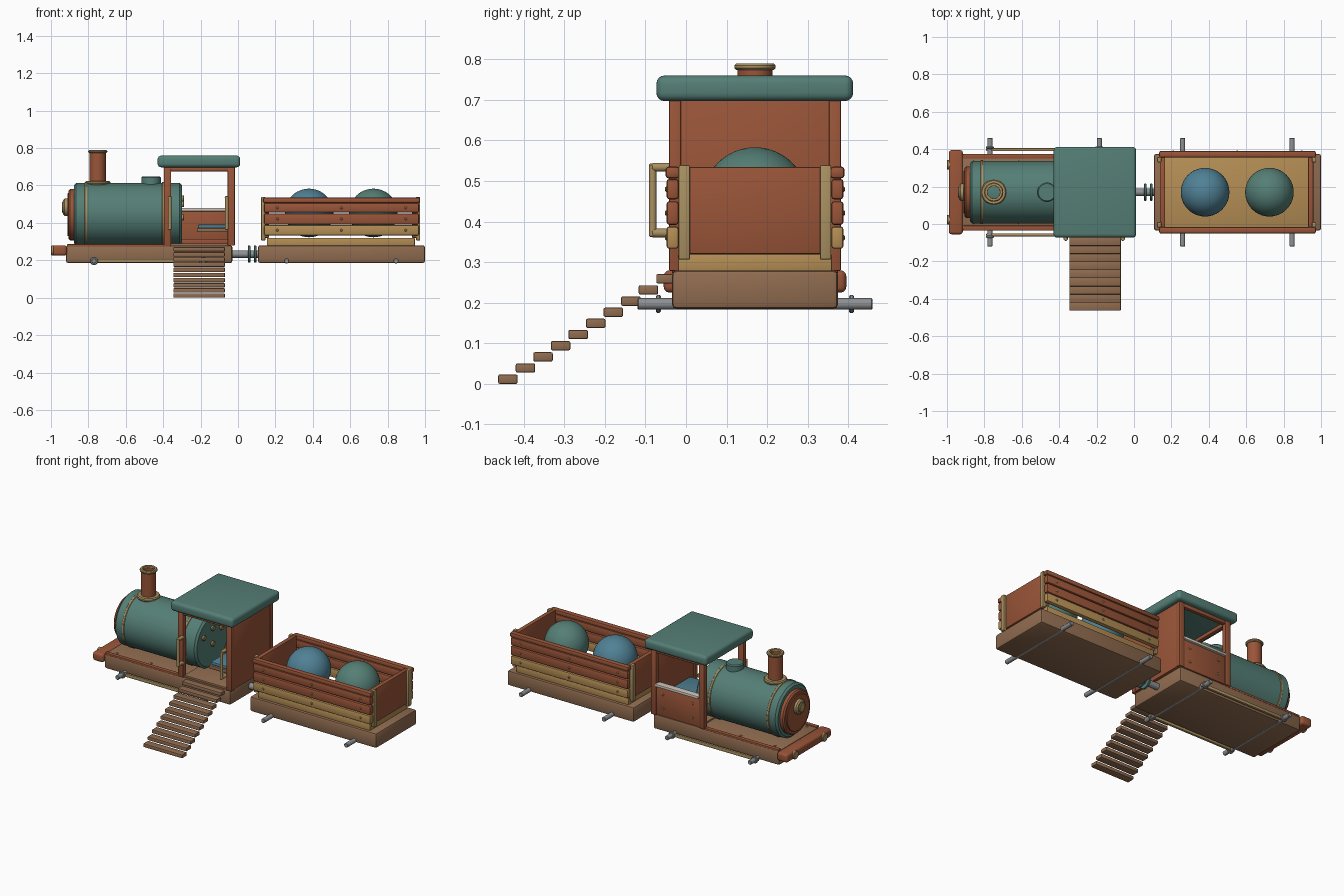
import bpy, bmesh, math
from mathutils import Vector

cube = bpy.data.objects.get("Cube")
if cube:
    bpy.data.objects.remove(cube, do_unlink=True)


def material(name, r, g, b):
    m = bpy.data.materials.new(name)
    m.use_nodes = True
    m.diffuse_color = (r, g, b, 1)
    m.node_tree.nodes["Principled BSDF"].inputs["Base Color"].default_value = (r, g, b, 1)
    return m


teal = material("teal paint", 0.09, 0.21, 0.18)
rust = material("rust red paint", 0.32, 0.09, 0.04)
tan = material("ochre wood", 0.46, 0.27, 0.09)
khaki = material("khaki trim", 0.40, 0.28, 0.12)
wood = material("brown wood", 0.28, 0.15, 0.08)
grey = material("grey metal", 0.27, 0.28, 0.29)
blue = material("blue paint", 0.08, 0.22, 0.30)
pale = material("pale sill", 0.62, 0.57, 0.50)

YC = 0.17  # centre line of the train


def finish(name, bm, mat):
    bmesh.ops.recalc_face_normals(bm, faces=bm.faces)
    me = bpy.data.meshes.new(name)
    bm.to_mesh(me)
    bm.free()
    me.materials.append(mat)
    for p in me.polygons:
        p.use_smooth = True
    me.set_sharp_from_angle(angle=math.radians(35))
    ob = bpy.data.objects.new(name, me)
    bpy.context.collection.objects.link(ob)
    return ob


def box(name, xs, ys, zs, mat, bevel=0.004, segments=2):
    bm = bmesh.new()
    bmesh.ops.create_cube(bm, size=1)
    for v in bm.verts:
        for i, (lo, hi) in enumerate((xs, ys, zs)):
            v.co[i] = lo if v.co[i] < 0 else hi
    if bevel:
        bmesh.ops.bevel(bm, geom=bm.edges[:], offset=bevel, segments=segments,
                        profile=0.5, affect='EDGES', clamp_overlap=True)
    return finish(name, bm, mat)


def lathe(name, origin, axis, profile, mat, steps=40, closed=False):
    """Turn (radius, height) points around an axis through origin."""
    bm = bmesh.new()
    pts = profile + profile[:1] if closed else profile
    verts = [bm.verts.new((r, 0, h)) for r, h in pts]
    edges = [bm.edges.new(e) for e in zip(verts, verts[1:])]
    bmesh.ops.spin(bm, geom=verts + edges, cent=(0, 0, 0), axis=(0, 0, 1),
                   angle=math.tau, steps=steps)
    bmesh.ops.remove_doubles(bm, verts=bm.verts, dist=0.0001)
    turn = Vector((0, 0, 1)).rotation_difference(Vector(axis)).to_matrix()
    for v in bm.verts:
        v.co = turn @ v.co + Vector(origin)
    return finish(name, bm, mat)


def rod(name, a, b, r, mat, steps=20, bevel=0.003):
    d = Vector(b) - Vector(a)
    h = d.length
    c = min(bevel, r / 2, h / 3)
    return lathe(name, a, d.normalized(),
                 [(0, 0), (r - c, 0), (r, c), (r, h - c), (r - c, h), (0, h)], mat, steps)


def sides(half):
    """Both y positions at a distance from the centre line, with the outward sign."""
    return [(YC - half, -1, "right"), (YC + half, 1, "left")]


# Chassis platforms
box("engine_platform", (-0.92, -0.03), (-0.035, 0.375), (0.185, 0.28), wood, 0.012)
box("wagon_platform", (0.107, 1.0), (-0.035, 0.375), (0.185, 0.28), wood, 0.012)
box("buffer_beam", (-0.99, -0.915), (-0.055, 0.395), (0.225, 0.28), rust, 0.014, 3)
for y, s, side in sides(0.147):
    rod("buffer_" + side, (-1.0, y, 0.252), (-0.98, y, 0.252), 0.026, khaki)
for y, s, side in sides(0.192):
    box("running_board_" + side, (-0.915, -0.36), (y - 0.013, y + 0.013), (0.272, 0.286), rust)
    for x in (-0.86, -0.62):
        rod("board_screw_" + side, (x, y - s * 0.03, 0.278), (x, y - s * 0.03, 0.284), 0.008, khaki, 10)

# Axles and side rods
for x in (-0.77, -0.185, 0.26, 0.845):
    rod("axle", (x, YC - 0.29, 0.197), (x, YC + 0.29, 0.197), 0.014, grey)
    if x < 0:
        for y, s, side in sides(0.238):
            rod("axle_washer_" + side, (x, y - 0.006, 0.197), (x, y + 0.006, 0.197), 0.022, grey)
for y, s, side in sides(0.228):
    box("side_rod_" + side, (-0.79, -0.165), (y - 0.008, y + 0.008), (0.187, 0.208), khaki)

# Coupling
rod("coupling_bar", (-0.035, YC, 0.233), (0.115, YC, 0.233), 0.02, grey)
for x in (0.06, 0.092):
    rod("coupling_disc", (x - 0.007, YC, 0.233), (x + 0.007, YC, 0.233), 0.046, teal, 28)

# Boiler
BZ = 0.447
rod("boiler", (-0.877, YC, BZ), (-0.30, YC, BZ), 0.167, teal, 56, 0.012)
for x in (-0.813, -0.40):
    rod("boiler_band", (x - 0.007, YC, BZ), (x + 0.007, YC, BZ), 0.171, khaki, 56, 0.002)
rod("boiler_door", (-0.905, YC, BZ - 0.003), (-0.87, YC, BZ - 0.003), 0.137, rust, 48, 0.008)
rod("boiler_door_plate", (-0.912, YC, BZ - 0.003), (-0.90, YC, BZ - 0.003), 0.115, rust, 48)
rod("headlamp", (-0.935, YC, 0.484), (-0.90, YC, 0.484), 0.046, khaki, 28, 0.008)
rod("headlamp_lens", (-0.941, YC, 0.484), (-0.93, YC, 0.484), 0.03, khaki, 28)
for y, z in ((0.08, 0.50), (0.17, 0.53), (0.26, 0.50), (0.17, 0.43)):
    rod("boiler_gauge", (-0.305, y, z), (-0.288, y, z), 0.016, khaki, 14)

# Chimney and steam dome
lathe("chimney", (-0.75, YC, 0), (0, 0, 1),
      [(0.043, 0.59), (0.043, 0.778), (0.033, 0.778), (0.033, 0.59)], rust, closed=True)
for name, r, z, h in (("chimney_rim", 0.051, 0.773, 0.017), ("chimney_base", 0.067, 0.603, 0.022)):
    lathe(name, (-0.75, YC, z), (0, 0, 1),
          [(0.034, 0), (r - 0.005, 0), (r, h * 0.3), (r, h * 0.7), (r - 0.005, h), (0.034, h)],
          khaki, closed=True)
rod("steam_dome", (-0.465, YC, 0.57), (-0.465, YC, 0.648), 0.052, teal, 32, 0.006)

# Cab
box("cab_roof", (-0.43, 0.012), (-0.073, 0.412), (0.697, 0.76), teal, 0.02, 4)
box("cab_back_wall", (-0.046, -0.02), (-0.024, 0.362), (0.28, 0.70), rust)
for y, s, side in sides(0.197):
    for x in (-0.377, -0.036):
        box("cab_post_" + side, (x - 0.019, x + 0.019), (y - 0.015, y + 0.015), (0.278, 0.70), rust)
    box("cab_lintel_" + side, (-0.36, -0.05), (y - 0.012, y + 0.012), (0.675, 0.70), rust)
box("cab_front_lintel", (-0.39, -0.365), (-0.02, 0.36), (0.675, 0.70), rust)
box("cab_side_wall", (-0.36, -0.05), (0.352, 0.376), (0.28, 0.462), rust)
box("cab_window_sill", (-0.358, -0.052), (0.345, 0.388), (0.462, 0.48), pale)
for x in (-0.31, -0.10):
    for z in (0.33, 0.42):
        rod("wall_screw", (x, 0.37, z), (x, 0.381, z), 0.008, khaki, 10)
box("cab_door_step", (-0.36, -0.05), (-0.03, 0.355), (0.276, 0.29), wood)
box("cab_floor_beam", (-0.30, -0.05), (0.33, 0.353), (0.285, 0.315), rust)

# Seat
box("seat_board", (-0.22, -0.045), (0.02, 0.34), (0.35, 0.372), wood)
box("seat_cushion", (-0.215, -0.05), (0.03, 0.33), (0.37, 0.392), blue, 0.008)

# Door handles
for x in (-0.365, -0.06):
    rod("door_handle", (x, -0.082, 0.362), (x, -0.082, 0.543), 0.009, khaki)
    for z in (0.372, 0.534):
        rod("handle_mount", (x, -0.085, z), (x, -0.035, z), 0.011, khaki, 14)

# Stairs
for i in range(10):
    y, z = -0.439 + i * 0.0433, 0.0115 + i * 0.0275
    box("stair_step", (-0.345, -0.07), (y - 0.024, y + 0.024), (z - 0.0115, z + 0.0115), wood)

# Wagon crate
box("wagon_floor", (0.155, 0.945), (-0.02, 0.36), (0.275, 0.32), tan)
for y, s, side in sides(0.203):
    for z0, z1, mat in ((0.333, 0.388, tan), (0.392, 0.45, rust), (0.455, 0.505, rust)):
        box("wagon_slat_" + side, (0.14, 0.967), (y - 0.015, y + 0.015), (z0, z1), mat, 0.007)
        for x in (0.21, 0.553, 0.897):
            zc = (z0 + z1) / 2
            rod("slat_screw_" + side, (x, y, zc), (x, y + s * 0.019, zc), 0.007, khaki, 10)
    box("wagon_rail_" + side, (0.135, 0.972), (y - 0.018, y + 0.018), (0.506, 0.536), rust, 0.009)
for x, s in ((0.153, -1), (0.945, 1)):
    box("wagon_end_panel", (x - 0.014, x + 0.014), (-0.018, 0.356), (0.32, 0.535), rust)
    for y, t, side in sides(0.174):
        xo = x + s * 0.018
        box("wagon_end_post_" + side, (xo - 0.011, xo + 0.011), (y - 0.014, y + 0.014), (0.306, 0.539), khaki)

# Balls
for name, x, mat in (("blue_ball", 0.38, blue), ("teal_ball", 0.724, teal)):
    bm = bmesh.new()
    bmesh.ops.create_uvsphere(bm, u_segments=40, v_segments=24, radius=0.13)
    finish(name, bm, mat).location = (x, YC, 0.453)
